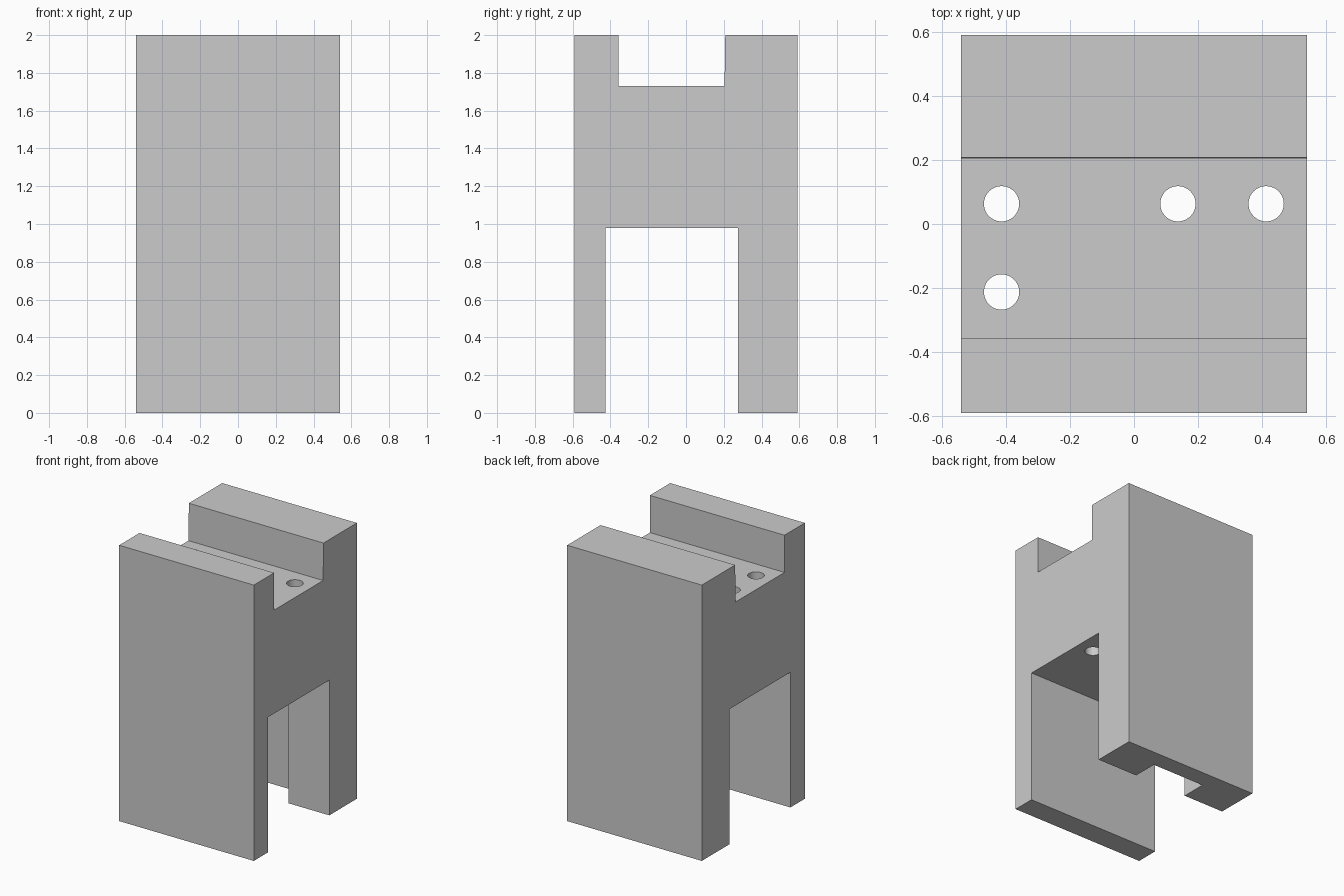
import bpy
import bmesh

cube = bpy.data.objects.get("Cube")
if cube:
    bpy.data.objects.remove(cube, do_unlink=True)

# Single grey for the whole block
grey = bpy.data.materials.new("plain_grey")
grey.use_nodes = True
colour = (0.6, 0.6, 0.6, 1)
grey.diffuse_color = colour
grey.node_tree.nodes["Principled BSDF"].inputs["Base Color"].default_value = colour

HALF_X = 0.54


def add_object(name, bm):
    bmesh.ops.recalc_face_normals(bm, faces=bm.faces)
    mesh = bpy.data.meshes.new(name)
    bm.to_mesh(mesh)
    bm.free()
    mesh.materials.append(grey)
    obj = bpy.data.objects.new(name, mesh)
    bpy.context.collection.objects.link(obj)
    return obj


def prism(name, outline, start, depth):
    """Extrude a closed outline of points by a depth vector."""
    bm = bmesh.new()
    face = bm.faces.new([bm.verts.new(start(*p)) for p in outline])
    result = bmesh.ops.extrude_face_region(bm, geom=[face])
    moved = [v for v in result["geom"] if isinstance(v, bmesh.types.BMVert)]
    bmesh.ops.translate(bm, vec=depth, verts=moved)
    return add_object(name, bm)


def cut(target, cutter):
    mod = target.modifiers.new(cutter.name, "BOOLEAN")
    mod.operation = "DIFFERENCE"
    mod.solver = "EXACT"
    mod.object = cutter
    bpy.context.view_layer.objects.active = target
    bpy.ops.object.modifier_apply(modifier=mod.name)
    bpy.data.objects.remove(cutter, do_unlink=True)


# Side profile (y, z): two legs below, a channel across the top
profile = [(-0.59, 0), (-0.425, 0), (-0.425, 0.98), (0.275, 0.98),
           (0.275, 0), (0.59, 0), (0.59, 2), (0.208, 2),
           (0.204, 1.73), (-0.357, 1.73), (-0.357, 2), (-0.59, 2)]
block = prism("bracket_block", profile,
              lambda y, z: (-HALF_X, y, z), (2 * HALF_X, 0, 0))

# Upright groove in the inner face of the back leg
groove = [(-0.212, 0.2), (0.212, 0.2), (0.212, 0.46), (-0.212, 0.46)]
cut(block, prism("leg_groove", groove,
                 lambda x, y: (x, y, -0.1), (0, 0, 1.08)))

# Bolt holes through the bridge
for x, y in [(-0.413, 0.063), (0.137, 0.063), (0.412, 0.063), (-0.413, -0.212)]:
    bpy.ops.mesh.primitive_cylinder_add(vertices=48, radius=0.055, depth=1.1,
                                        location=(x, y, 1.35))
    hole = bpy.context.object
    hole.name = "bolt_hole"
    cut(block, hole)

# Smooth hole walls, crisp edges elsewhere
bpy.ops.object.select_all(action="DESELECT")
block.select_set(True)
bpy.context.view_layer.objects.active = block
bpy.ops.object.shade_smooth_by_angle()
